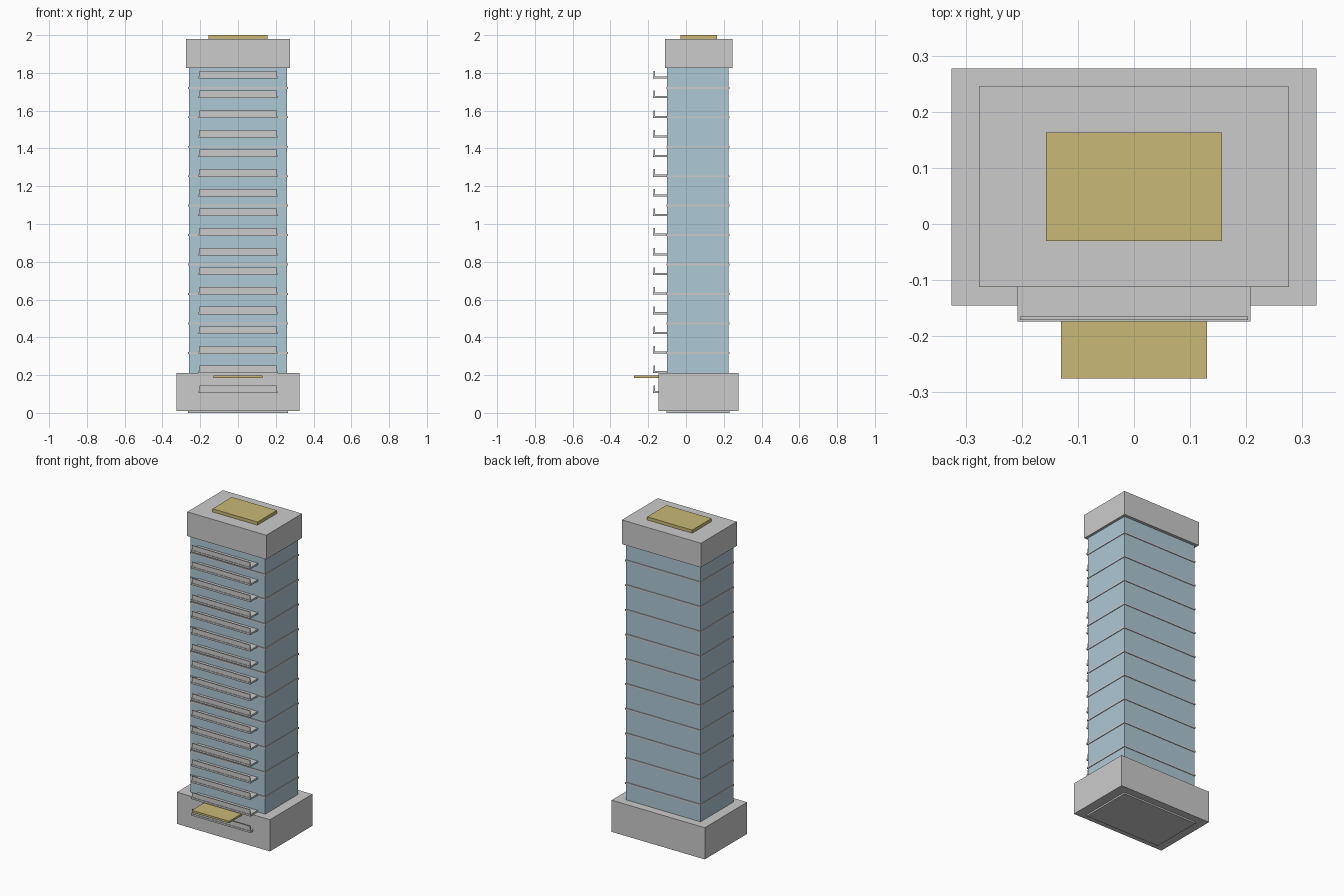
import bpy

if "Cube" in bpy.data.objects:
    bpy.data.objects.remove(bpy.data.objects["Cube"])


def material(name, rgb):
    m = bpy.data.materials.new(name)
    m.diffuse_color = (*rgb, 1)
    m.use_nodes = True
    m.node_tree.nodes["Principled BSDF"].inputs["Base Color"].default_value = m.diffuse_color
    return m


def box(name, x, y0, y1, z0, z1, mat=None):
    """Box symmetric in x, with half width x."""
    bpy.ops.mesh.primitive_cube_add(size=1, location=(0, (y0 + y1) / 2, (z0 + z1) / 2))
    ob = bpy.context.object
    ob.name = name
    ob.data.name = name
    ob.scale = (2 * x, y1 - y0, z1 - z0)
    bpy.ops.object.transform_apply(location=False, rotation=False, scale=True)
    if mat:
        ob.data.materials.append(mat)
    return ob


glass = material("blue_glass", (0.42, 0.58, 0.66))
gold = material("gold", (0.58, 0.48, 0.18))

# Main masses
box("glass_tower", 0.26, -0.10, 0.226, 0.005, 1.85, glass)
box("podium", 0.325, -0.145, 0.277, 0.01, 0.21)
box("crown", 0.276, -0.112, 0.245, 1.827, 1.98)

# Gold roof cap and entrance canopy
box("roof_cap", 0.157, -0.03, 0.163, 1.98, 2.0, gold)
box("entrance_canopy", 0.13, -0.275, -0.14, 0.185, 0.198, gold)

# Thin floor bands around the tower
for i in range(12):
    z = 0.156 * i
    box(f"floor_band_{i + 1}", 0.264, -0.104, 0.23, z, z + 0.01)

# Balconies: slab plus front parapet
for i in range(17):
    z = 0.106 + 0.104 * i
    box(f"balcony_slab_{i + 1}", 0.208, -0.174, -0.098, z, z + 0.011)
    box(f"balcony_parapet_{i + 1}", 0.203, -0.171, -0.165, z + 0.011, z + 0.04)
